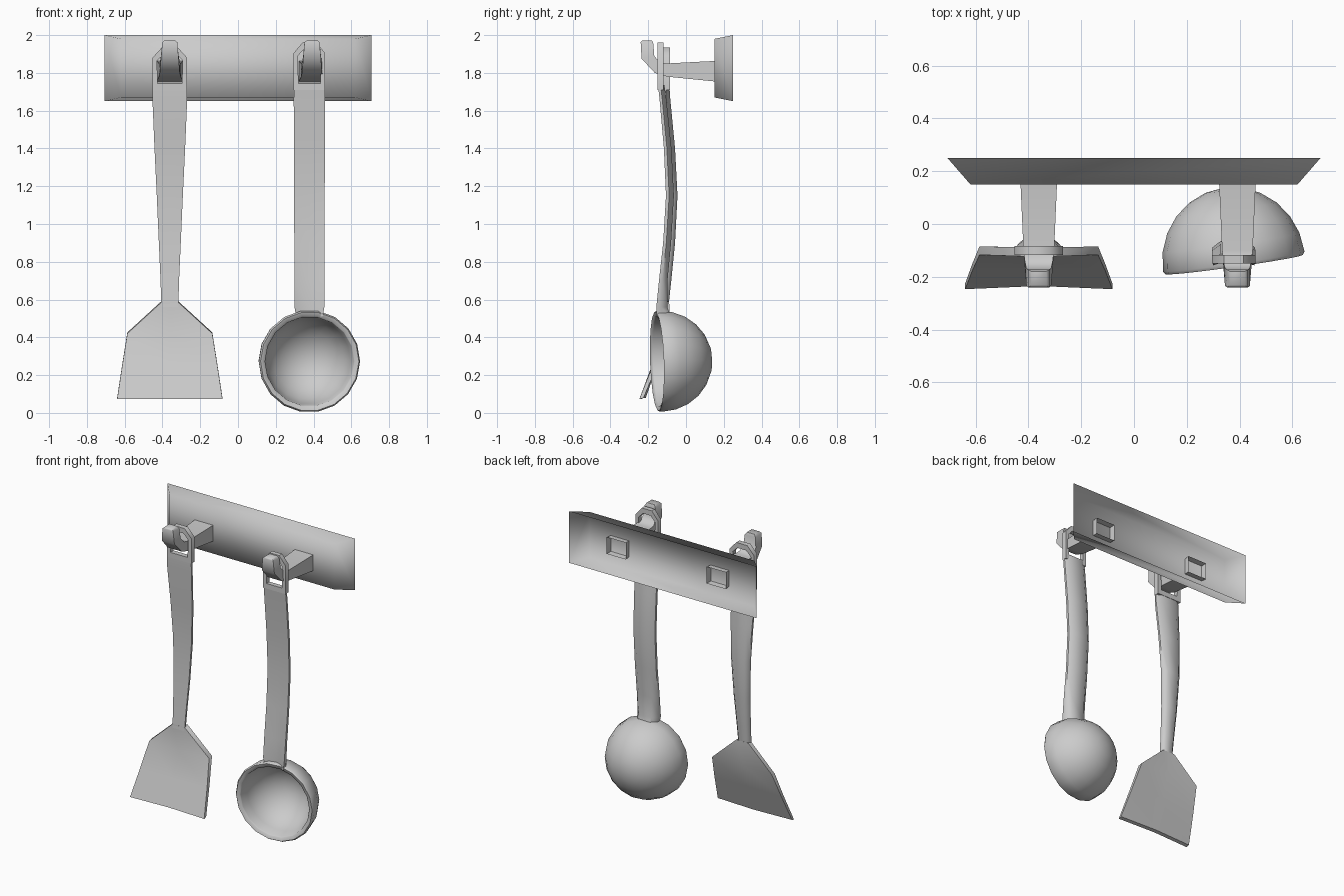
import bpy, bmesh, math
from mathutils import Vector, Matrix

if "Cube" in bpy.data.objects:
    bpy.data.objects.remove(bpy.data.objects["Cube"])


def loft(name, rings, cap_start=False, cap_end=False, loop=False, angle=50, xform=None):
    """Skin a list of equal-length closed rings."""
    bm = bmesh.new()
    vs = [[bm.verts.new(p) for p in r] for r in rings]
    n = len(rings[0])
    pairs = list(zip(vs, vs[1:])) + ([(vs[-1], vs[0])] if loop else [])
    for a, b in pairs:
        for i in range(n):
            j = (i + 1) % n
            bm.faces.new((a[i], a[j], b[j], b[i]))
    if cap_start:
        bm.faces.new(vs[0][::-1])
    if cap_end:
        bm.faces.new(vs[-1])
    bmesh.ops.remove_doubles(bm, verts=bm.verts, dist=0.0005)
    bmesh.ops.recalc_face_normals(bm, faces=bm.faces)
    if xform:
        bm.transform(xform)
    me = bpy.data.meshes.new(name)
    bm.to_mesh(me)
    bm.free()
    ob = bpy.data.objects.new(name, me)
    bpy.context.collection.objects.link(ob)
    bpy.ops.object.select_all(action='DESELECT')
    ob.select_set(True)
    bpy.context.view_layer.objects.active = ob
    bpy.ops.object.shade_smooth_by_angle(angle=math.radians(angle))
    return ob


def handle(name, x, stations):
    """Flat (or grooved) front, rounded back; station = z, front y, half width, depth, groove."""
    rings = []
    for z, y, w, d, g in stations:
        pts = [(-w, 0), (0, g), (w, 0), (w, .4 * d), (.6 * w, d), (-.6 * w, d), (-w, .4 * d)]
        rings.append([(x + px, y + py, z) for px, py in pts])
    return loft(name, rings, True, True)


def hanging_loop(name, x, y, t, w, z0, z1):
    """Hexagonal eye at the top of a handle."""
    outer = [(w, z0), (w, z1 - .055), (.45 * w, z1)]
    inner = [(.7 * w, z0 + .035), (.74 * w, z1 - .07), (.36 * w, z1 - .035)]

    def ring(half, yy):
        full = half + [(-a, b) for a, b in reversed(half)]
        return [(x + a, yy, b) for a, b in full]
    return loft(name, [ring(outer, y), ring(outer, y + t), ring(inner, y + t), ring(inner, y)],
                loop=True)


# Wall plate: flared shell, open at the back
def rect(y, hx, z0, z1):
    return [(-hx, y, z0), (hx, y, z0), (hx, y, z1), (-hx, y, z1)]


loft("wall_plate", [rect(.25, .707, 1.65, 2.0), rect(.15, .62, 1.67, 1.98)],
     cap_end=True, angle=180)

# Pegs: hollow square arms bending up into a hook
PEG = [(.19, 1.752, .19, 1.866, .072), (.15, 1.755, .15, 1.863, .069),
       (-.10, 1.78, -.10, 1.85, .058), (-.165, 1.80, -.14, 1.855, .053),
       (-.235, 1.875, -.168, 1.89, .047), (-.24, 1.962, -.173, 1.955, .040),
       (-.232, 1.972, -.180, 1.972, .028)]
for side, x in (("left", -.361), ("right", .392)):
    loft("hook_" + side,
         [[(x - w, yb, zb), (x + w, yb, zb), (x + w, yt, zt), (x - w, yt, zt)]
          for yb, zb, yt, zt, w in PEG], cap_end=True, angle=60)

# Spatula: handle, loop, blade
SX = -.361
handle("spatula_handle", SX, [
    (1.735, -.118, .090, .030, 0), (1.66, -.117, .092, .034, 0), (1.4, -.094, .081, .036, 0),
    (1.15, -.083, .069, .038, 0), (.9, -.094, .058, .036, 0), (.7, -.112, .049, .034, 0),
    (.56, -.125, .045, .032, 0)])
hanging_loop("spatula_loop", SX, -.118, .034, .092, 1.71, 1.935)

BLADE = [(.585, -.123, .045, .034, 0), (.42, -.117, .225, .032, -.012),
         (.25, -.177, .252, .026, -.004), (.073, -.247, .279, .022, .012)]
loft("spatula_blade",
     [[(SX - w, y, z), (SX, y + c, z), (SX + w, y, z),
       (SX + w, y + t, z + .006), (SX, y + t + c, z + .006), (SX - w, y + t, z + .006)]
      for z, y, w, t, c in BLADE], True, True)

# Ladle: handle, loop, bowl
LX = .378
handle("ladle_handle", LX, [
    (1.735, -.148, .082, .034, 0), (1.66, -.140, .083, .036, 0), (1.4, -.117, .082, .040, 0),
    (1.15, -.106, .081, .042, 0), (.9, -.121, .080, .042, .004), (.7, -.143, .080, .045, .014),
    (.56, -.157, .079, .058, .026), (.51, -.155, .070, .075, .028)])
hanging_loop("ladle_loop", LX, -.150, .032, .083, 1.71, 1.96)

SEG, R, DEPTH = 18, .271, .282
profile = []
for k in range(7):
    a = math.radians(90 - 15 * k)
    profile.append((max(R * math.cos(a), 1e-5), DEPTH * math.sin(a)))
profile += [(R - .008, -.012), (R - .030, -.006)]
for k in range(7):
    a = math.radians(15 * k)
    profile.append((max((R - .034) * math.cos(a), 1e-5), (DEPTH - .03) * math.sin(a)))
rings = [[(r * math.cos(2 * math.pi * i / SEG), d, r * math.sin(2 * math.pi * i / SEG))
          for i in range(SEG)] for r, d in profile]
place = (Matrix.Translation(Vector((LX, -.142, .273)))
         @ Matrix.Rotation(math.radians(8), 4, 'Z')
         @ Matrix.Rotation(math.radians(2), 4, 'X'))
loft("ladle_bowl", rings, angle=60, xform=place)
